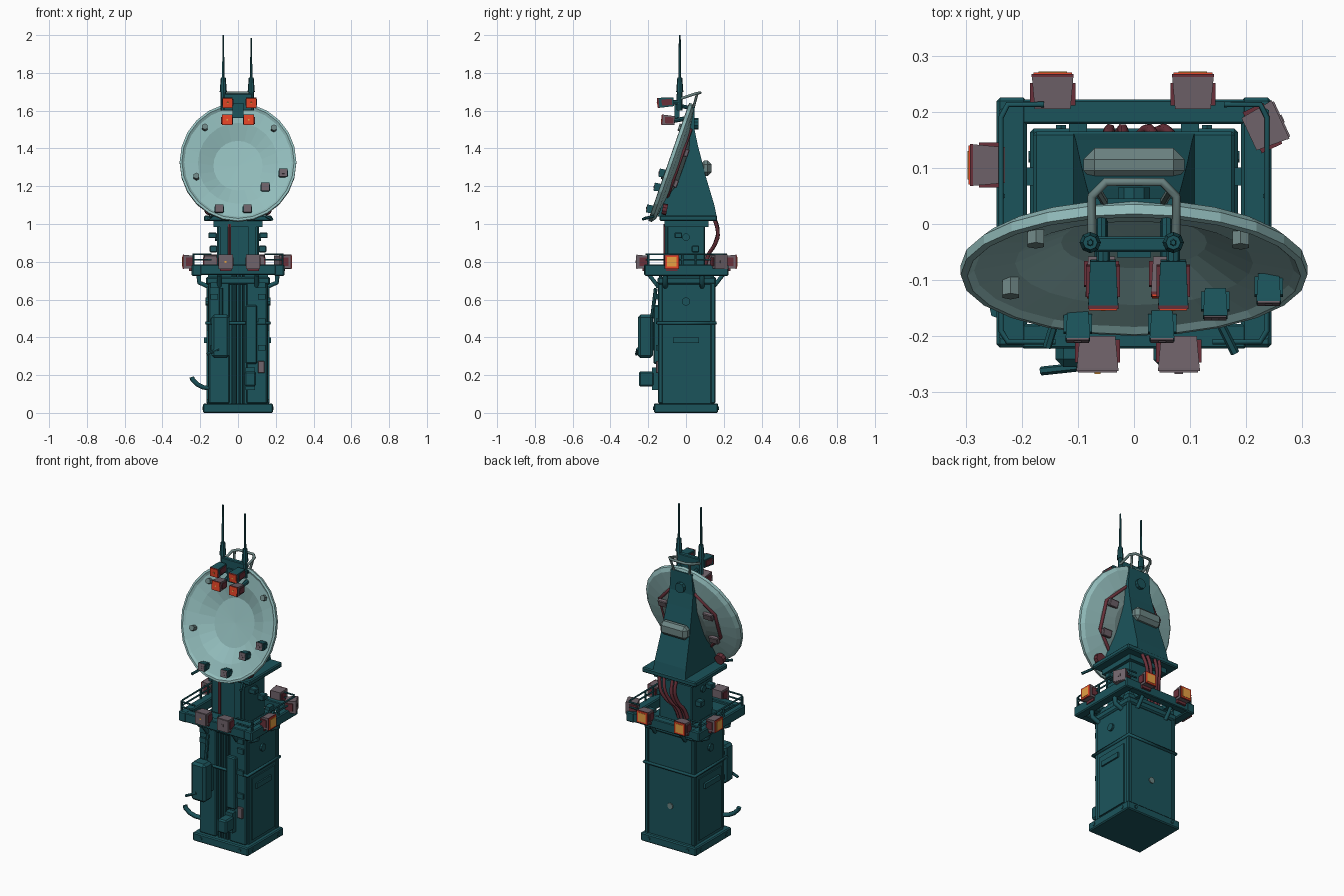
import bpy, bmesh, math
from mathutils import Vector, Matrix

if "Cube" in bpy.data.objects:
    bpy.data.objects.remove(bpy.data.objects["Cube"])

def mat(name, r, g, b):
    m = bpy.data.materials.new(name)
    m.diffuse_color = (r, g, b, 1)
    m.use_nodes = True
    m.node_tree.nodes["Principled BSDF"].inputs["Base Color"].default_value = m.diffuse_color
    return m

TEAL = mat("dark_teal", 0.011, 0.088, 0.105)
DEEP = mat("deep_teal", 0.008, 0.05, 0.06)
PALE = mat("pale_teal", 0.285, 0.50, 0.495)
GREY = mat("grey_teal", 0.15, 0.23, 0.225)
MAUVE = mat("mauve_grey", 0.16, 0.125, 0.145)
WINE = mat("wine_red", 0.14, 0.03, 0.042)
RED = mat("signal_red", 0.80, 0.06, 0.02)
AMBER = mat("amber", 0.90, 0.40, 0.065)

def finish(name, bm, mats, M=None):
    if M is not None:
        bm.transform(M)
    bmesh.ops.recalc_face_normals(bm, faces=bm.faces)
    me = bpy.data.meshes.new(name)
    bm.to_mesh(me)
    bm.free()
    for m in mats:
        me.materials.append(m)
    ob = bpy.data.objects.new(name, me)
    bpy.context.collection.objects.link(ob)
    return ob

def hexa(bm, x0, x1, y0, y1, z0, z1, mi=0, front=1.0):
    """Box in bm; 'front' scales its -y end."""
    cx, cz = (x0 + x1) / 2, (z0 + z1) / 2
    def ring(y, s):
        return [bm.verts.new((cx + (x - cx) * s, y, cz + (z - cz) * s))
                for x, z in ((x0, z0), (x1, z0), (x1, z1), (x0, z1))]
    a, b = ring(y0, front), ring(y1, 1)
    fs = [bm.faces.new(a), bm.faces.new(b[::-1])]
    fs += [bm.faces.new((a[i], b[i], b[(i + 1) % 4], a[(i + 1) % 4])) for i in range(4)]
    for f in fs:
        f.material_index = mi

def box(name, x0, x1, y0, y1, z0, z1, m=TEAL, bevel=0.0, M=None):
    bm = bmesh.new()
    hexa(bm, x0, x1, y0, y1, z0, z1)
    if bevel:
        bmesh.ops.bevel(bm, geom=bm.edges[:], offset=bevel, segments=1, affect='EDGES')
    return finish(name, bm, [m], M)

def rod(name, p0, p1, r, m=TEAL, n=8, r2=None):
    p0, p1 = Vector(p0), Vector(p1)
    bm = bmesh.new()
    bmesh.ops.create_cone(bm, cap_ends=True, segments=n, radius1=r,
                          radius2=r if r2 is None else r2, depth=(p1 - p0).length)
    q = Vector((0, 0, 1)).rotation_difference(p1 - p0)
    return finish(name, bm, [m], Matrix.Translation((p0 + p1) / 2) @ q.to_matrix().to_4x4())

def tube(name, pts, r, m=TEAL, closed=False, kind='POLY', M=None):
    cu = bpy.data.curves.new(name, 'CURVE')
    cu.dimensions, cu.bevel_depth, cu.bevel_resolution = '3D', r, 1
    cu.use_fill_caps, cu.resolution_u = True, 5
    s = cu.splines.new(kind)
    s.points.add(len(pts) - 1)
    for p, c in zip(s.points, pts):
        p.co = (*((M @ Vector(c)) if M else c), 1)
    s.use_cyclic_u = closed
    if kind == 'NURBS':
        s.use_endpoint_u, s.order_u = True, 3
    cu.materials.append(m)
    ob = bpy.data.objects.new(name, cu)
    bpy.context.collection.objects.link(ob)

def lamp(name, M, s, d, house, trim, face, core, core_size, yoke=WINE):
    """Square floodlight: its face looks along local -y, at distance d from the origin."""
    bm, h = bmesh.new(), s / 2
    hexa(bm, -h * .85, h * .85, -d * .93, 0, -h * .85, h * .85, 0, 1.16)
    hexa(bm, -h, h, -d, -d * .92, -h, h, 1)
    hexa(bm, -h * .92, h * .92, -d - .003, -d, -h * .92, h * .92, 2)
    c = h * core_size
    hexa(bm, -c, c, -d - .005, -d - .003, -c, c, 3)
    for k in (-1, 1):                                   # side yoke plates
        hexa(bm, k * h * .97 - .004, k * h * .97 + .004, -d * .75, -d * .1, -h * .6, h * .6, 4)
    finish(name, bm, [house, trim, face, core, yoke], M)

def place(x, y, z, yaw=0, tilt=0):
    return (Matrix.Translation((x, y, z)) @ Matrix.Rotation(math.radians(yaw), 4, 'Z')
            @ Matrix.Rotation(math.radians(tilt), 4, 'X'))

# Tower base and shaft
box("base_plinth", -.185, .185, -.17, .17, 0, .05, bevel=.006)
box("shaft", -.16, .16, -.125, .148, .05, .745)
for s in (-1, 1):
    box("front_pillar", s * .1 - .055, s * .1 + .055, -.148, -.12, .05, .72, bevel=.006)
    box("corner_post", s * .155 - .012, s * .155 + .012, .13, .155, .05, .72, bevel=.004)
    box("side_door", s * .163 - .004, s * .163 + .004, -.10, .11, .07, .44)
    box("door_handle", s * .17 - .01, s * .17 + .006, -.07, .07, .37, .40, TEAL)
    rod("side_port", (s * .155, 0, .59), (s * .172, 0, .59), .022, TEAL, 10)
    for y in (-.12, .12):
        rod("plinth_bolt", (s * .18, y, .025), (s * .188, y, .025), .01, TEAL, 6)
        rod("front_bolt", (s * .13, math.copysign(.165, y), .025), (s * .13, math.copysign(.176, y), .025), .01, TEAL, 6)
tube("shaft_band", [(-.168, -.15, .475), (.168, -.15, .475), (.168, .157, .475), (-.168, .157, .475)], .009, TEAL, True)
rod("back_port", (0, .14, .25), (0, .154, .25), .018, GREY, 10)

# Front channel with cables and service boxes
for i in range(4):
    x = -.03 + i * .019
    rod("channel_pipe", (x, -.135, .05), (x, -.135, .78), .008, DEEP if i % 2 else TEAL, 6)
box("cabinet", -.14, -.045, -.255, -.175, .29, .52, bevel=.014)
box("cabinet_mount", -.12, -.06, -.18, -.14, .33, .48)
rod("cabinet_handle", (-.165, -.262, .31), (-.1, -.255, .34), .008, TEAL, 6)
rod("cabinet_pipe", (-.09, -.18, .5), (-.09, -.16, .66), .01)
box("lower_box", .035, .095, -.25, -.17, .14, .22, bevel=.008)
box("lower_mount", .04, .09, -.18, -.14, .12, .24)
box("tall_conduit", .04, .1, -.172, -.14, .26, .57, bevel=.006)
box("warning_tag", .105, .14, -.16, -.145, .21, .275, MAUVE, .003)
tube("hook_pipe", [(-.15, -.13, .13), (-.185, -.14, .135), (-.215, -.15, .15), (-.24, -.155, .175),
                   (-.245, -.155, .19)], .013)
for z in (.33, .47, .6, .66):
    for s in (-1, 1):
        box("pillar_clip", s * .125 - .02, s * .125 + .02, -.16, -.145, z, z + .03)

# Platform ring: four beams with an open gap around the shaft
for s in (-1, 1):
    box("platform_side", s * .218 - .027, s * .218 + .027, -.22, .225, .725, .785, bevel=.006)
    box("platform_end", -.2, .2, s * .2 - .022, s * .2 + .022, .73, .785, bevel=.004)
    for y in (-.11, .085):
        box("side_joist", s * .18 - .03, s * .18 + .03, y - .016, y + .016, .73, .765)
        tube("side_strut", [(s * .16, y, .67), (s * .205, y, .69), (s * .21, y, .74)], .014)
    for x in (-.1, .1):
        box("end_joist", x - .016, x + .016, s * .165 - .03, s * .165 + .03, .73, .765)
        tube("end_strut", [(x, s * .148, .67), (x, s * .195, .73)], .012)
    for y in (-.2, -.02, .05, .2):                     # railing posts
        rod("rail_post", (s * .235, y, .78), (s * .235, y, .84), .006, TEAL, 6)
    for z in (.81, .84):
        tube("railing", [(s * .14, -.21, z), (s * .225, -.21, z), (s * .237, -.19, z),
                         (s * .237, .19, z), (s * .225, .213, z), (s * .16, .213, z)], .005)
box("front_deck", -.17, .17, -.19, -.09, .735, .77)
box("shaft_collar", -.17, .17, -.15, .16, .68, .72, bevel=.008)

# Platform floodlights: x, y, yaw, face, core, core size
for x, y, yaw, f, c, k in ((-.065, -.2, 0, MAUVE, AMBER, .14), (.08, -.2, 0, MAUVE, MAUVE, .2),
                           (-.145, .205, 180, RED, AMBER, .68), (.105, .205, 180, RED, AMBER, .68),
                           (-.23, .105, -90, RED, AMBER, .68), (.22, -.075, 90, RED, AMBER, .68),
                           (.205, .16, 115, MAUVE, MAUVE, .2)):
    lamp("platform_lamp", place(x, y, .8, yaw), .075, .062, MAUVE, WINE if f is RED else MAUVE, f, c, k)
    box("lamp_yoke", -.03, .03, -.03, -.01, -.035, .0, WINE, 0, place(x, y, .785, yaw))

# Neck, head plate and cables
box("neck", -.11, .11, -.1, .1, .74, 1.02, bevel=.006)
box("head_plate", -.18, .18, -.14, .165, 1.015, 1.045, bevel=.006)
box("head_plate_lower", -.13, .13, -.115, .12, .985, 1.016)
for s in (-1, 1):
    rod("neck_port", (s * .1, 0, .93), (s * .122, 0, .93), .02, TEAL, 10)
    box("neck_fitting", s * .135 - .022, s * .135 + .022, -.06, -.02, .925, .955, TEAL, .004)
    box("neck_fitting_low", s * .13 - .02, s * .13 + .02, .03, .07, .85, .885, TEAL, .004)
    box("neck_rib", s * .075 - .02, s * .075 + .02, -.112, -.095, .78, 1.0)
for i, x in enumerate((-.05, -.02, .04, .075)):
    tube("back_cable", [(x, .14, 1.05), (x * .8, .18, .98 - .02 * (i % 2)), (x * .6 - .02, .15, .88),
                        (x * .5 - .05, .115, .84), (x * .5 - .06, .10, .77)], .01, WINE, kind='NURBS')
rod("front_cable", (-.045, -.112, .78), (-.045, -.112, 1.0), .008, WINE, 6)

# Dish support: tapered wedge behind the dish
prof = [(-.15, 1.04), (.162, 1.04), (.15, 1.1), (.105, 1.25), (.062, 1.42), (.045, 1.5), (.045, 1.62),
        (.025, 1.62), (.017, 1.5), (.016, 1.42), (-.018, 1.3), (-.055, 1.2), (-.118, 1.12)]
bm = bmesh.new()
L, R = ([bm.verts.new((s * (.108 - .065 * (z - 1.04)), y, z)) for y, z in prof] for s in (-1, 1))
bm.faces.new(L)
bm.faces.new(R[::-1])
for i in range(len(prof)):
    j = (i + 1) % len(prof)
    bm.faces.new((L[i], R[i], R[j], L[j]))
finish("dish_support", bm, [TEAL])
box("back_pod", -.09, .09, .075, .135, 1.255, 1.335, GREY, .02)
rod("back_boss", (0, .04, 1.53), (0, .065, 1.53), .03, TEAL, 10)

# Dish: lathed profile, local z is its axis; the hub area of its back is darker
D = (Matrix.Translation((0, -.085, 1.327)) @ Matrix.Rotation(math.radians(70.8), 4, 'X')
     @ Matrix.Diagonal((1, 1.07, 1, 1)))
prof = [(0, -.06), (.13, -.055), (.212, -.016), (.285, -.002), (.297, .008), (.309, .006), (.309, -.012),
        (.29, -.028), (.2, -.044), (.12, -.075), (0, -.08)]
bm = bmesh.new()
vs = [bm.verts.new((r, 0, h)) for r, h in prof]
es = [bm.edges.new(e) for e in zip(vs, vs[1:])]
bmesh.ops.spin(bm, geom=vs + es, cent=(0, 0, 0), axis=(0, 0, 1), angle=2 * math.pi, steps=24)
bmesh.ops.remove_doubles(bm, verts=bm.verts, dist=.0005)
bmesh.ops.recalc_face_normals(bm, faces=bm.faces)
for f in bm.faces:
    f.material_index = int(f.normal.z < 0 and max(v.co.xy.length for v in f.verts) < .205)
finish("dish", bm, [PALE, GREY], D)
tube("dish_back_cable", [(.2 * math.cos(k * math.pi / 4 + .39), .2 * math.sin(k * math.pi / 4 + .39), -.047)
                         for k in range(8)], .01, WINE, True, M=D)
for s in (-1, 1):
    for k in (-.09, .07):
        box("dish_back_clamp", s * .15 - .03, s * .15 + .03, k - .02, k + .02, -.078, -.055, MAUVE, .004, D)
    rod("rim_cable_reel", (s * .15, -.125, 1.08), (s * .15, -.1, 1.075), .03, WINE, 10)
rod("rim_peg_right", (.15, -.17, 1.04), (.18, -.23, 1.025), .008, TEAL, 6)
rod("rim_peg_left", (-.14, -.17, 1.04), (-.155, -.22, 1.03), .008, TEAL, 6)

# Dish rim fittings: x, front-view z
for x, z in ((-.175, 1.51), (.19, 1.505), (-.22, 1.25)):
    p = D @ Vector((x, (z - 1.327) / 1.01, -.02))
    q = D @ Vector((x, (z - 1.327) / 1.01, .018))
    rod("dish_bolt", p, q, .017, GREY, 6)
for x, z in ((.24, 1.27), (.145, 1.195), (-.1, 1.08), (.05, 1.08)):
    p = D @ Vector((x, (z - 1.327) / 1.01, -.015))
    lamp("dish_lamp", place(*p, 0, -8), .044, .05, TEAL, TEAL, MAUVE, MAUVE, .3, TEAL)

# Top bracket, signal lamps, antennas and handle
box("lamp_bracket", -.075, .075, -.05, -.022, 1.6, 1.69, bevel=.004)
box("lamp_bracket_low", -.03, .03, -.06, -.035, 1.56, 1.64)
for x, xh in ((-.058, -.055), (.058, .07)):
    lamp("signal_lamp_high", place(xh, -.065, 1.647, 0, 4), .054, .085, TEAL, WINE, RED, AMBER, .14)
    lamp("signal_lamp_low", place(x, -.06, 1.547, 0, -4), .056, .068, MAUVE, WINE, RED, AMBER, .14)
    rod("lamp_arm", (xh, -.03, 1.645), (xh, -.075, 1.645), .012)
    rod("lamp_arm_low", (x, .005, 1.56), (x, -.065, 1.547), .012)
    rod("bracket_stay", (x, -.03, 1.625), (x, .02, 1.615), .01)
for x, top in ((-.078, 2.0), (.07, 1.985)):
    rod("antenna_base", (x, -.033, 1.6), (x, -.033, 1.72), .014)
    rod("antenna_collar", (x, -.033, 1.7), (x, -.033, 1.775), .019, TEAL, 8, .013)
    rod("antenna_rod", (x, -.033, 1.77), (x, -.033, top), .007, TEAL, 6, .005)
tube("top_handle", [(-.075, -.025, 1.665), (-.075, .05, 1.69), (-.05, .075, 1.695), (.05, .075, 1.695),
                    (.075, .05, 1.69), (.075, -.025, 1.665)], .008, GREY)
for s in (-1, 1):
    rod("handle_leg", (s * .05, .035, 1.6), (s * .065, .06, 1.693), .007, GREY, 6)
